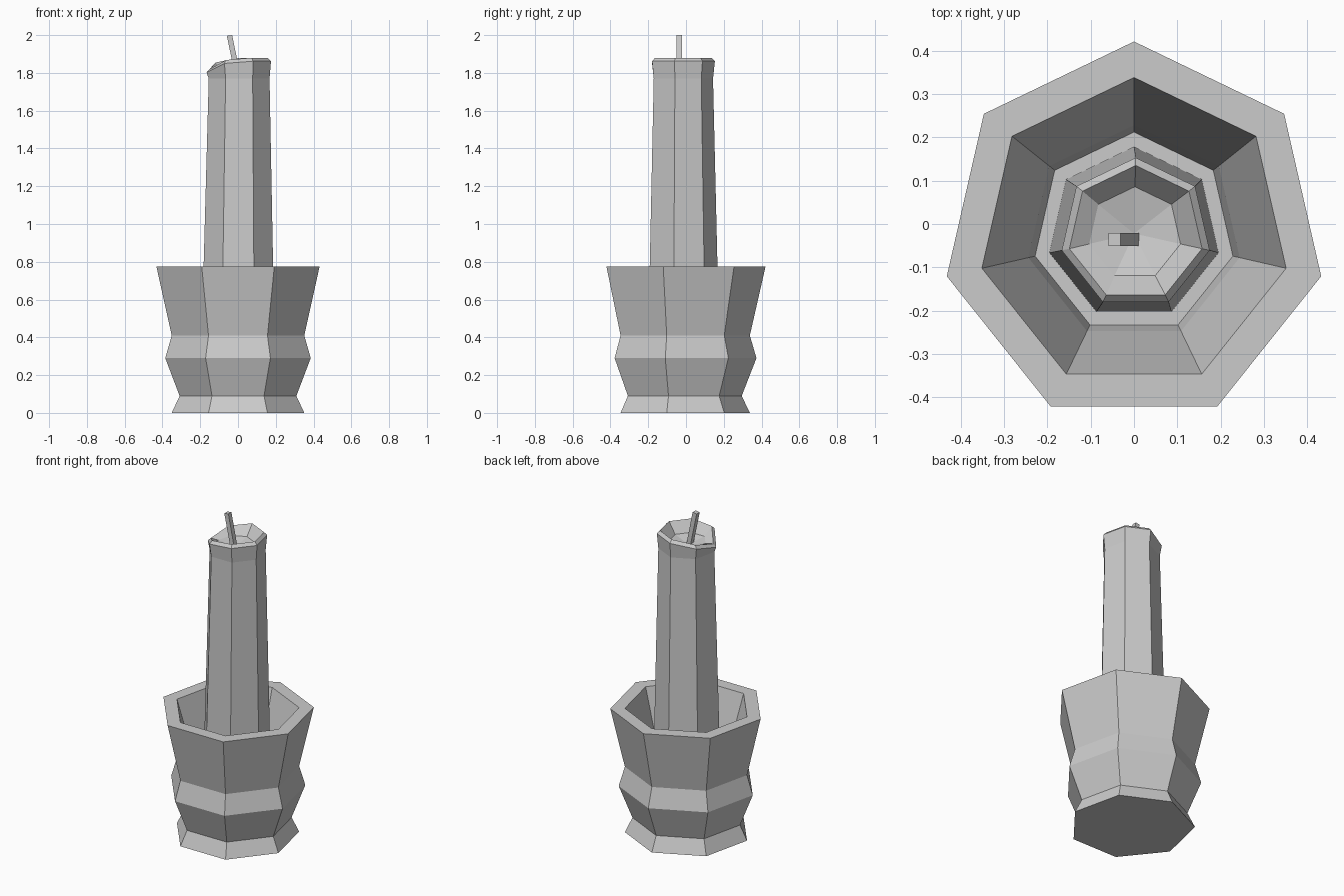
import bpy, bmesh, math
from mathutils import Vector

SIDES = 7
CENTRE_Y = -0.022

cube = bpy.data.objects.get("Cube")
if cube:
    bpy.data.objects.remove(cube, do_unlink=True)

grey = bpy.data.materials.new("plain light grey")
grey.use_nodes = True
colour = (0.6, 0.6, 0.6, 1)
grey.diffuse_color = colour
grey.node_tree.nodes["Principled BSDF"].inputs["Base Color"].default_value = colour


def finish(name, bm):
    bmesh.ops.recalc_face_normals(bm, faces=bm.faces[:])
    mesh = bpy.data.meshes.new(name)
    bm.to_mesh(mesh)
    bm.free()
    mesh.materials.append(grey)
    obj = bpy.data.objects.new(name, mesh)
    bpy.context.collection.objects.link(obj)
    return obj


def ring(bm, radius, z, x=0.0, dips=None):
    """Seven-sided ring with a corner at the back; dips lower single corners."""
    verts = []
    for i in range(SIDES):
        a = 2 * math.pi * i / SIDES
        drop = (dips or {}).get(i, 0)
        verts.append(bm.verts.new((x + radius * math.sin(a),
                                   CENTRE_Y + radius * math.cos(a), z - drop)))
    return verts


def loft(bm, rings):
    for a, b in zip(rings, rings[1:]):
        for i in range(SIDES):
            j = (i + 1) % SIDES
            bm.faces.new((a[i], a[j], b[j], b[i]))


# Holder: outer profile up to the rim, then down the inside to the floor
bm = bmesh.new()
profile = [(0.36, 0), (0.317, 0.09), (0.395, 0.29), (0.36, 0.41),
           (0.443, 0.775), (0.36, 0.775), (0.25, 0.4), (0.234, 0.3)]
rings = [ring(bm, r, z) for r, z in profile]
loft(bm, rings)
bm.faces.new(rings[0])
bm.faces.new(rings[-1])
finish("candle_holder", bm)

# Candle: tapered shaft, flared rim melted down on one side, hollow top
bm = bmesh.new()
dips = {4: 0.012, 5: 0.06, 6: 0.025}
rings = [ring(bm, 0.2, 0.3),
         ring(bm, 0.165, 1.77, 0.006),
         ring(bm, 0.175, 1.862, 0.004, dips),
         ring(bm, 0.157, 1.88, 0.004, dips),
         ring(bm, 0.108, 1.815, 0.002)]
loft(bm, rings)
bm.faces.new(rings[0])
pit = bm.verts.new((0, CENTRE_Y, 1.79))
for i in range(SIDES):
    bm.faces.new((rings[-1][i], rings[-1][(i + 1) % SIDES], pit))
finish("candle", bm)

# Wick: square strand leaning to one side
bm = bmesh.new()
bmesh.ops.create_cube(bm, size=1)
for v in bm.verts:
    top = v.co.z > 0
    x = -0.045 if top else 0.0
    z = 1.998 + v.co.x * 0.004 if top else 1.78
    v.co = Vector((x + v.co.x * 0.028, -0.036 + v.co.y * 0.03, z))
finish("wick", bm)
